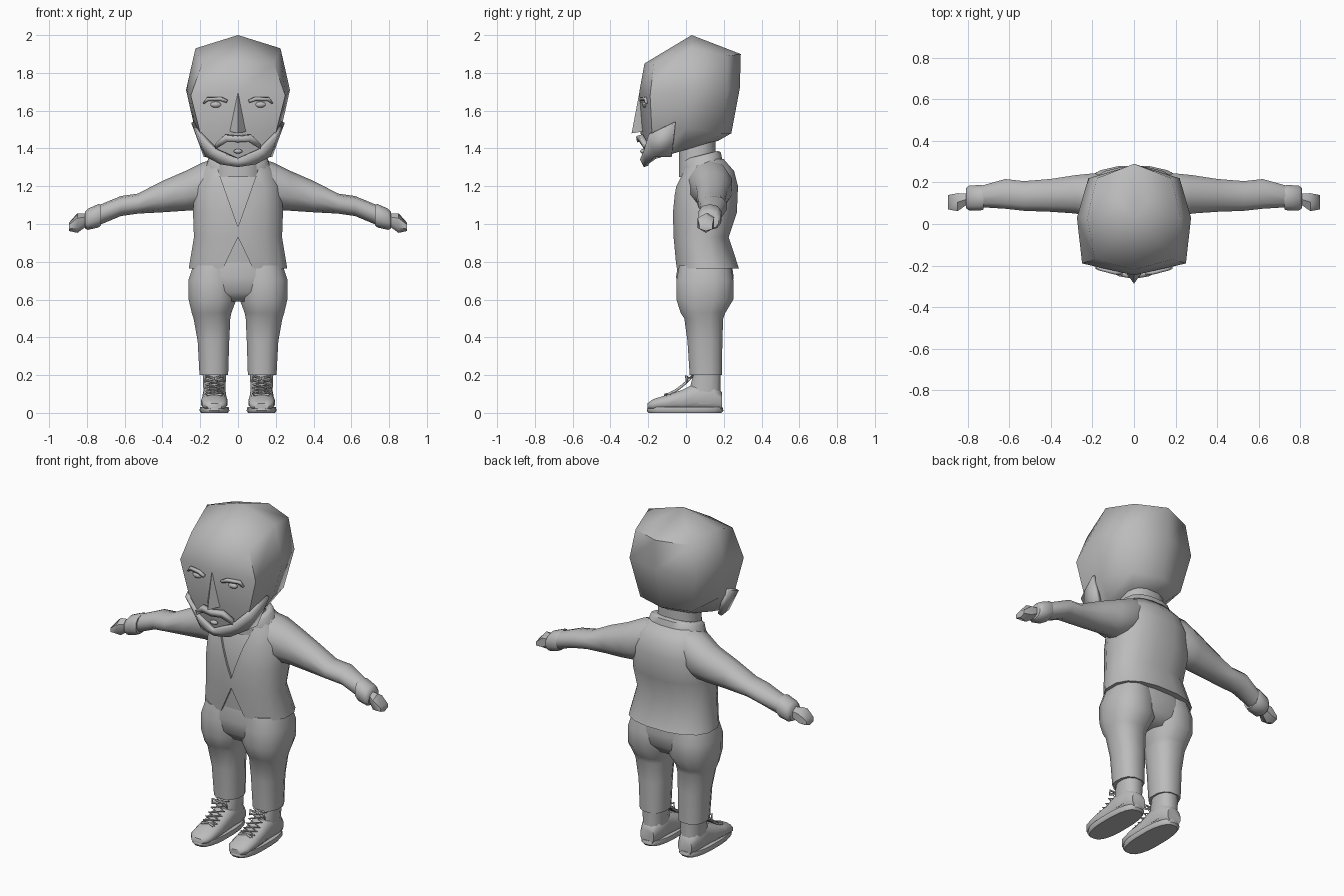
import bpy
import bmesh
from math import sin, cos, pi, radians, copysign

default = bpy.data.objects.get("Cube")
if default:
    bpy.data.objects.remove(default, do_unlink=True)

grey = bpy.data.materials.new("plain grey")
grey.use_nodes = True
colour = (0.5, 0.5, 0.5, 1)
grey.diffuse_color = colour
grey.node_tree.nodes["Principled BSDF"].inputs["Base Color"].default_value = colour


def finish(name, bm, mirror=False, thick=0, angle=50):
    bmesh.ops.recalc_face_normals(bm, faces=bm.faces)
    mesh = bpy.data.meshes.new(name)
    bm.to_mesh(mesh)
    bm.free()
    mesh.materials.append(grey)
    ob = bpy.data.objects.new(name, mesh)
    bpy.context.collection.objects.link(ob)
    if mirror:
        ob.modifiers.new("mirror", "MIRROR")
    if thick:
        solid = ob.modifiers.new("thickness", "SOLIDIFY")
        solid.thickness, solid.offset = thick, 0
    smooth(ob, angle)
    return ob


def smooth(ob, angle=50):
    bpy.ops.object.select_all(action="DESELECT")
    ob.select_set(True)
    bpy.context.view_layer.objects.active = ob
    bpy.ops.object.shade_smooth_by_angle(angle=radians(angle))


def skin(bm, rows, closed=True):
    """Join neighbouring rows of vertices with quads."""
    for low, high in zip(rows, rows[1:]):
        n = len(low)
        for i in range(n if closed else n - 1):
            j = (i + 1) % n
            bm.faces.new((low[i], low[j], high[j], high[i]))


def loft(name, axis, rings, sides=12, power=2.4, tilt=0, **kw):
    """Rings are (position on axis, centre a, centre b, radius a, radius b)."""
    bm = bmesh.new()
    rows = []
    for t, a, b, ra, rb in rings:
        row = []
        for i in range(sides):
            w = 2 * pi * (i + 0.5) / sides
            u = a + ra * copysign(abs(cos(w)) ** (2 / power), cos(w))
            v = b + rb * copysign(abs(sin(w)) ** (2 / power), sin(w))
            co = {"x": (t, u, v), "y": (u, t, v), "z": (u, v, t + tilt * v)}[axis]
            row.append(bm.verts.new(co))
        rows.append(row)
    skin(bm, rows)
    bm.faces.new(rows[0])
    bm.faces.new(rows[-1])
    return finish(name, bm, **kw)


def strip(name, top, bottom, thick):
    """Mirrored band between two edges."""
    bm = bmesh.new()
    skin(bm, [[bm.verts.new(p) for p in row] for row in (top, bottom)], False)
    return finish(name, bm, True, thick)


def prism(name, outline, near, far):
    bm = bmesh.new()
    rows = [[bm.verts.new((x, y, z)) for x, z in outline] for y in (near, far)]
    skin(bm, rows)
    for row in rows:
        bm.faces.new(row)
    return finish(name, bm)


def ball(name, centre, size, mirror=True):
    bm = bmesh.new()
    bmesh.ops.create_uvsphere(bm, u_segments=10, v_segments=6, radius=1)
    bmesh.ops.scale(bm, vec=size, verts=bm.verts)
    bmesh.ops.translate(bm, vec=centre, verts=bm.verts)
    return finish(name, bm, mirror)


def cord(name, points, radius):
    curve = bpy.data.curves.new(name, "CURVE")
    curve.dimensions = "3D"
    curve.bevel_depth, curve.bevel_resolution = radius, 1
    line = curve.splines.new("POLY")
    line.points.add(len(points) - 1)
    for p, co in zip(line.points, points):
        p.co = (*co, 1)
    curve.materials.append(grey)
    bpy.context.collection.objects.link(bpy.data.objects.new(name, curve))


# Head: half rings from front to back, mirrored into full rings
halves = [
    [(0, -.21, 1.31), (.12, -.16, 1.345), (.165, -.02, 1.4), (.12, .12, 1.43), (0, .17, 1.44)],
    [(0, -.24, 1.48), (.2, -.18, 1.48), (.23, .0, 1.51), (.17, .19, 1.48), (0, .24, 1.48)],
    [(0, -.247, 1.7), (.25, -.19, 1.68), (.275, .03, 1.71), (.22, .22, 1.71), (0, .285, 1.72)],
    [(0, -.22, 1.85), (.19, -.17, 1.85), (.225, .03, 1.93), (.18, .22, 1.89), (0, .29, 1.9)],
]
bm = bmesh.new()
rows = []
for half in halves:
    full = half + [(-x, y, z) for x, y, z in half[-2:0:-1]]
    rows.append([bm.verts.new(p) for p in full])
skin(bm, rows)
bm.faces.new(rows[0])
apex = bm.verts.new((0, .03, 2))
for i in range(len(rows[-1])):
    bm.faces.new((rows[-1][i - 1], rows[-1][i], apex))
finish("head", bm, angle=60)

# Nose: a slim wedge
bm = bmesh.new()
tip, bridge, left, right = [bm.verts.new(p) for p in (
    (0, -.288, 1.48), (0, -.235, 1.76), (.045, -.225, 1.49), (-.045, -.225, 1.49))]
for face in ((tip, bridge, left), (tip, right, bridge), (tip, left, right), (left, bridge, right)):
    bm.faces.new(face)
finish("nose", bm)

# Facial hair and eyes
strip("beard",
      [(0, -.232, 1.345), (.11, -.215, 1.39), (.2, -.195, 1.475), (.236, -.055, 1.54)],
      [(0, -.212, 1.305), (.09, -.205, 1.32), (.16, -.16, 1.36), (.17, -.075, 1.36)], .025)
strip("moustache",
      [(0, -.252, 1.465), (.07, -.24, 1.472), (.12, -.215, 1.425)],
      [(0, -.247, 1.435), (.055, -.235, 1.437), (.115, -.21, 1.4)], .025)
strip("eyebrow",
      [(.055, -.24, 1.655), (.09, -.236, 1.672), (.165, -.217, 1.67), (.185, -.208, 1.64)],
      [(.06, -.236, 1.643), (.095, -.232, 1.654), (.155, -.215, 1.654), (.178, -.207, 1.638)], .016)
ball("eye", (.118, -.217, 1.632), (.03, .015, .016))
ball("lower_lip", (0, -.228, 1.385), (.025, .015, .012), False)

# Neck and collar
loft("neck", "z", [(1.25, 0, .06, .13, .1), (1.46, 0, .06, .12, .1)])
loft("collar", "z", [(1.29, 0, .085, .17, .11), (1.335, 0, .08, .155, .105),
                     (1.345, 0, .08, .14, .09)], tilt=.25, sides=16)

# Jacket, opened at the front over a shirt
body = [(.765, 0, .115, .265, .168), (.93, 0, .08, .237, .148), (1.06, 0, .1, .242, .172),
        (1.2, 0, .11, .235, .168), (1.28, 0, .115, .2, .142), (1.345, 0, .1, .15, .1)]
jacket = loft("jacket", "z", body, sides=16)
loft("shirt", "z", [(z, a, b, ra - .012, rb - .012) for z, a, b, ra, rb in body], sides=16)
for outline in ([(0, .985), (.14, 1.38), (-.14, 1.38)], [(0, .93), (-.11, .7), (.11, .7)]):
    cutter = prism("opening_cutter", outline, -.3, .03)
    cutter.hide_render = True
    cut = jacket.modifiers.new("opening", "BOOLEAN")
    cut.operation, cut.object, cut.solver = "DIFFERENCE", cutter, "EXACT"
    bpy.context.view_layer.objects.active = jacket
    bpy.ops.object.modifier_apply(modifier=cut.name)
    bpy.data.objects.remove(cutter, do_unlink=True)
smooth(jacket)

# Sleeves, cuffs and mitten hands
loft("sleeve", "x", [(.1, .12, 1.24, .1, .11), (.19, .13, 1.2, .12, .125),
                     (.28, .143, 1.175, .097, .105), (.4, .138, 1.145, .083, .083),
                     (.53, .135, 1.108, .075, .053), (.62, .145, 1.095, .075, .053),
                     (.76, .13, 1.037, .05, .053)], sides=10, power=2.1, mirror=True)
loft("cuff", "x", [(.725, .127, 1.048, .06, .056), (.74, .127, 1.043, .064, .062),
                   (.795, .125, 1.025, .062, .056), (.81, .125, 1.02, .05, .044)],
     sides=10, mirror=True)
loft("hand", "x", [(.79, .125, 1.025, .025, .028), (.85, .105, 1.005, .05, .052),
                   (.895, .105, .985, .04, .022)], sides=6, power=2, mirror=True)

# Trousers: seat plus two legs with a loose thigh
loft("trouser_seat", "z", [(.82, 0, .1, .23, .14), (.72, 0, .1, .255, .155),
                           (.64, 0, .1, .23, .14), (.59, 0, .1, .13, .1)], sides=16)
loft("trouser_leg", "z", [(.78, .125, .1, .115, .14), (.7, .135, .1, .132, .155),
                          (.6, .135, .1, .13, .155), (.53, .14, .09, .108, .122),
                          (.5, .138, .094, .1, .106), (.38, .13, .1, .086, .095),
                          (.2, .128, .105, .078, .088)], mirror=True)

# Shoes: foot, ankle shaft and sole
loft("shoe", "y", [(-.205, .125, .035, .04, .015), (-.175, .125, .043, .065, .03),
                   (-.1, .125, .055, .072, .042), (-.02, .125, .065, .066, .058),
                   (.06, .125, .085, .062, .08), (.15, .125, .08, .062, .075),
                   (.19, .125, .06, .045, .05)], mirror=True)
loft("shoe_ankle", "z", [(.05, .125, .1, .06, .088), (.12, .125, .1, .06, .085),
                         (.21, .125, .112, .064, .074)], mirror=True)
loft("sole", "z", [(0, .125, -.005, .072, .195), (.012, .125, -.005, .08, .205),
                   (.032, .125, -.005, .076, .2)], sides=20, power=2.6, mirror=True)

# Laces: crossed cords up the slope of each shoe, with a bow
steps = 7
for side, label in ((1, "left"), (-1, "right")):
    for start in (1, -1):
        path = []
        for i in range(steps):
            f = i / (steps - 1)
            sway = .042 * start * (-1) ** i
            path.append((side * .125 + sway, -.11 + .145 * f, .095 + .1 * f ** 1.5))
        cord(label + "_lace", path, .007)
    for way in (1, -1):
        x = side * .125
        cord(label + "_bow", [(x, .02, .18), (x + way * .045, .0, .195),
                              (x + way * .05, .005, .165), (x, .02, .18)], .006)
